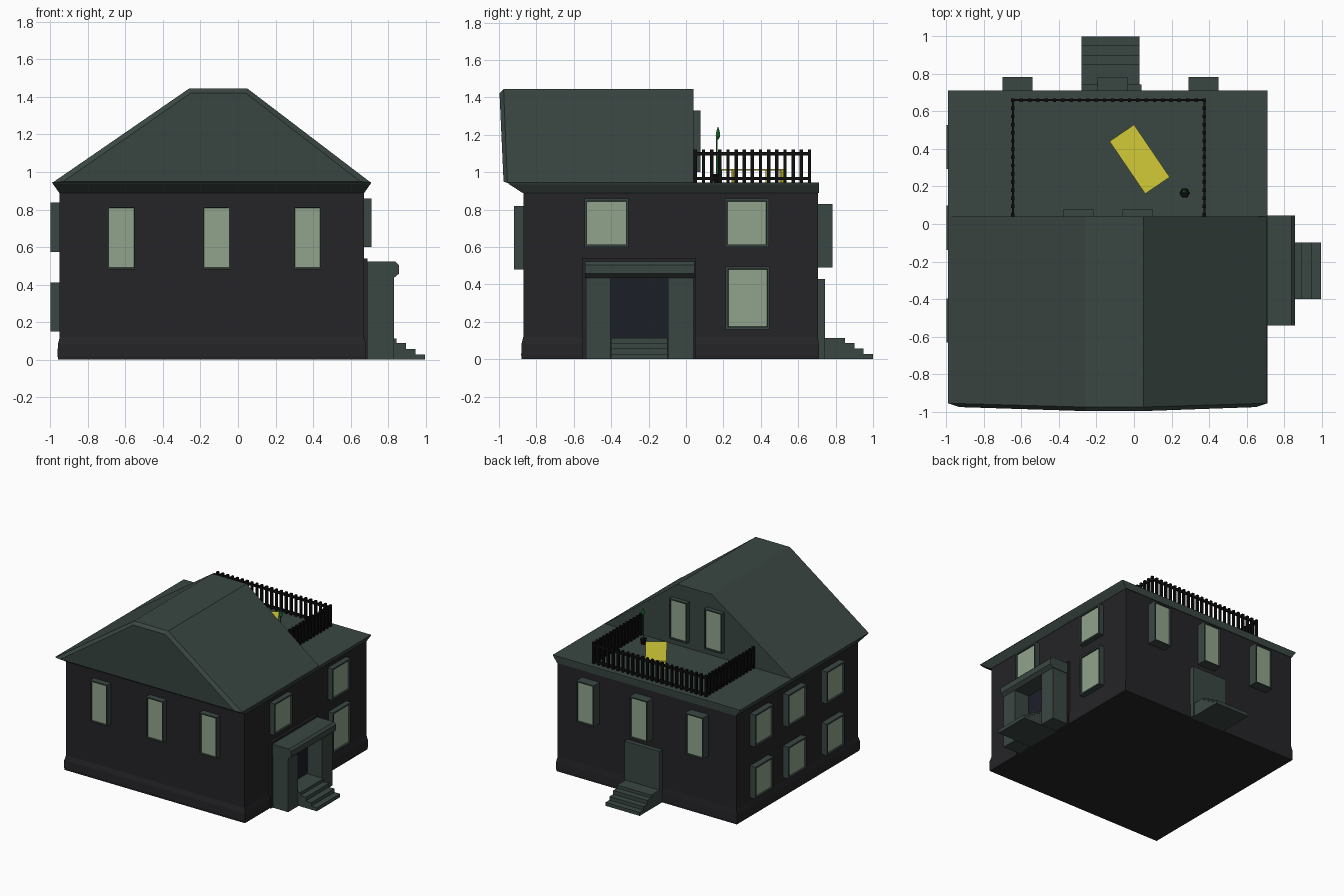
import bpy, bmesh, math
from mathutils import Vector, Matrix

if "Cube" in bpy.data.objects:
    bpy.data.objects.remove(bpy.data.objects["Cube"])


def material(name, rgb):
    m = bpy.data.materials.new(name)
    m.diffuse_color = (*rgb, 1)
    m.use_nodes = True
    m.node_tree.nodes["Principled BSDF"].inputs["Base Color"].default_value = m.diffuse_color
    return m


WALL = material("dark_wall", (0.018, 0.018, 0.021))
TRIM = material("green_trim", (0.042, 0.062, 0.054))
GLASS = material("pale_glass", (0.28, 0.37, 0.26))
DOOR = material("door_blue", (0.012, 0.013, 0.022))
IRON = material("iron", (0.004, 0.004, 0.004))
YELLOW = material("yellow", (0.65, 0.6, 0.04))
LEAF = material("leaf_green", (0.01, 0.2, 0.03))


def finish(name, bm, *mats):
    bmesh.ops.recalc_face_normals(bm, faces=bm.faces)
    me = bpy.data.meshes.new(name)
    bm.to_mesh(me)
    bm.free()
    for m in mats:
        me.materials.append(m)
    ob = bpy.data.objects.new(name, me)
    bpy.context.collection.objects.link(ob)
    return ob


def loft(name, rings, mat):
    """Skin a list of equal-length point rings and cap both ends."""
    bm = bmesh.new()
    vs = [[bm.verts.new(p) for p in r] for r in rings]
    n = len(vs[0])
    for a, b in zip(vs, vs[1:]):
        for i in range(n):
            j = (i + 1) % n
            bm.faces.new((a[i], a[j], b[j], b[i]))
    bm.faces.new(vs[0])
    bm.faces.new(vs[-1])
    return finish(name, bm, mat)


def rect(x0, x1, y0, y1, z):
    return [(x0, y0, z), (x1, y0, z), (x1, y1, z), (x0, y1, z)]


def add_box(bm, x0, x1, y0, y1, z0, z1):
    m = Matrix.Translation(((x0 + x1) / 2, (y0 + y1) / 2, (z0 + z1) / 2))
    bmesh.ops.create_cube(bm, size=1, matrix=m @ Matrix.Diagonal((x1 - x0, y1 - y0, z1 - z0, 1)))


def boxes(name, mat, *dims):
    bm = bmesh.new()
    for d in dims:
        add_box(bm, *d)
    return finish(name, bm, mat)


def window(name, x, y, turn, width, z0, z1, depth, border):
    """Framed window; (x, y) is on the wall, turn 0 faces -y."""
    bm = bmesh.new()
    add_box(bm, -width / 2, width / 2, -depth, 0.01, z0, z1)
    bm.normal_update()
    front = [f for f in bm.faces if f.normal.y < -0.9]
    bmesh.ops.inset_individual(bm, faces=front, thickness=border, depth=0)
    bmesh.ops.inset_individual(bm, faces=front, thickness=0.002, depth=-0.012)
    front[0].material_index = 1
    ob = finish(name, bm, TRIM, GLASS)
    ob.location = (x, y, 0)
    ob.rotation_euler.z = math.radians(turn)


# House body with a slightly flared foot, and flared cornice
loft("house_walls", [rect(-0.95 - e, 0.67 + e, -0.87 - e, 0.705 + e / 2, z)
                     for e, z in ((0.008, 0), (0.011, 0.02), (0.01, 0.08), (0, 0.12), (0, 0.90))], WALL)
loft("cornice", [rect(-0.952, 0.672, -0.872, 0.71, 0.888),
                 rect(-0.985, 0.705, -0.945, 0.712, 0.935),
                 rect(-0.99, 0.71, -0.955, 0.712, 0.946)], TRIM)

# Flat-topped gable roof, front panel bevelled and leaning forward
outer = [(-0.99, 0.942), (-0.26, 1.445), (0.05, 1.445), (0.71, 0.942)]
inner = [(-0.93, 0.95), (-0.25, 1.422), (0.04, 1.422), (0.65, 0.95)]
loft("roof", [[(x, 0.04, z) for x, z in outer],
              [(x, -0.955 - 0.02 * (z - 0.94) / 0.5, z) for x, z in outer],
              [(x, -0.975 - 0.022 * (z - 0.94) / 0.48, z) for x, z in inner]], TRIM)

# Windows on every side
for i, x in enumerate((-0.62, -0.115, 0.37)):
    window(f"front_window_{i}", x, -0.87, 0, 0.155, 0.48, 0.82, 0.05, 0.013)
    window(f"back_window_{i}", x, 0.71, 180, 0.16, 0.49, 0.83, 0.072, 0.013)
for i, y in enumerate((-0.515, -0.02, 0.41)):
    for z0, z1 in ((0.15, 0.41), (0.575, 0.838)):
        window(f"left_window_{i}", -0.95, y, -90, 0.235, z0, z1, 0.05, 0.018)
for i, (y, z0, z1) in enumerate(((-0.425, 0.6, 0.858), (0.325, 0.6, 0.858), (0.33, 0.16, 0.495))):
    window(f"right_window_{i}", 0.67, y, 90, 0.235, z0, z1, 0.042, 0.018)
for i, x in enumerate((-0.297, 0.02)):
    window(f"terrace_window_{i}", x, 0.04, 180, 0.16, 1.0, 1.33, 0.038, 0.013)

# Side porch: wall surround, piers, moulded lintel and dark door
boxes("porch_surround", WALL, (0.66, 0.69, -0.555, 0.052, 0, 0.54))
boxes("porch_piers", TRIM, (0.68, 0.83, -0.535, -0.405, 0, 0.45),
      (0.68, 0.83, -0.095, 0.04, 0, 0.45))
lintel = [(0.68, 0.435), (0.83, 0.435), (0.857, 0.458), (0.857, 0.505), (0.84, 0.522), (0.68, 0.522)]
loft("porch_lintel", [[(x, y, z) for x, z in lintel] for y in (-0.54, 0.045)], TRIM)
boxes("side_door", DOOR, (0.68, 0.695, -0.405, -0.095, 0.11, 0.435))


# Stairs share one stepped profile: (distance out, height)
def stairs(name, start, to_xyz, a, b):
    prof = [(start, 0), (start, 0.113), (0.85, 0.113), (0.85, 0.088), (0.90, 0.088),
            (0.90, 0.057), (0.95, 0.057), (0.95, 0.028), (1.0, 0.028), (1.0, 0)]
    loft(name, [[to_xyz(d, w, z) for d, z in prof] for w in (a, b)], TRIM)


stairs("side_stairs", 0.68, lambda d, w, z: (d - 0.005, w, z), -0.40, -0.098)
stairs("back_stairs", 0.70, lambda d, w, z: (w, d, z), -0.28, 0.03)
boxes("back_door", TRIM, (-0.28, 0.04, 0.70, 0.742, 0, 0.43))

# Terrace railing: two rails and evenly spaced balusters per run
bm = bmesh.new()
corners = [(-0.645, 0.05), (-0.645, 0.66), (0.375, 0.66), (0.375, 0.05)]
for (x0, y0), (x1, y1) in zip(corners, corners[1:]):
    for z0, z1 in ((0.957, 0.974), (1.088, 1.108)):
        add_box(bm, min(x0, x1) - 0.006, max(x0, x1) + 0.006,
                min(y0, y1) - 0.006, max(y0, y1) + 0.006, z0, z1)
    n = round(math.hypot(x1 - x0, y1 - y0) / 0.044)
    for i in range(n + 1):
        x, y = x0 + (x1 - x0) * i / n, y0 + (y1 - y0) * i / n
        add_box(bm, x - 0.009, x + 0.009, y - 0.009, y + 0.009, 0.944, 1.122)
finish("terrace_railing", bm, IRON)

# Yellow terrace table, turned at an angle
legs = [(sx * 0.155 - 0.008, sx * 0.155 + 0.008, sy * 0.065 - 0.008, sy * 0.065 + 0.008, 0.944, 1.01)
        for sx in (-1, 1) for sy in (-1, 1)]
table = boxes("terrace_table", YELLOW, (-0.169, 0.169, -0.079, 0.079, 1.008, 1.018), *legs)
table.location = (0.03, 0.345, 0)
table.rotation_euler.z = math.radians(-55.8)


# Potted plant: stacked six-sided rings
def turned(name, mat, prof, x, y):
    loft(name, [[(x + r * math.cos(k * math.pi / 3), y + r * math.sin(k * math.pi / 3), z)
                 for k in range(6)] for r, z in prof], mat)


turned("plant_pot", IRON, [(0.018, 0.944), (0.028, 0.985), (0.024, 0.99)], 0.27, 0.165)
turned("plant_stem", LEAF, [(0.006, 0.98), (0.005, 1.19)], 0.27, 0.165)
turned("plant_bud", LEAF, [(0.004, 1.175), (0.014, 1.195), (0.011, 1.215), (0.002, 1.242)], 0.27, 0.171)
